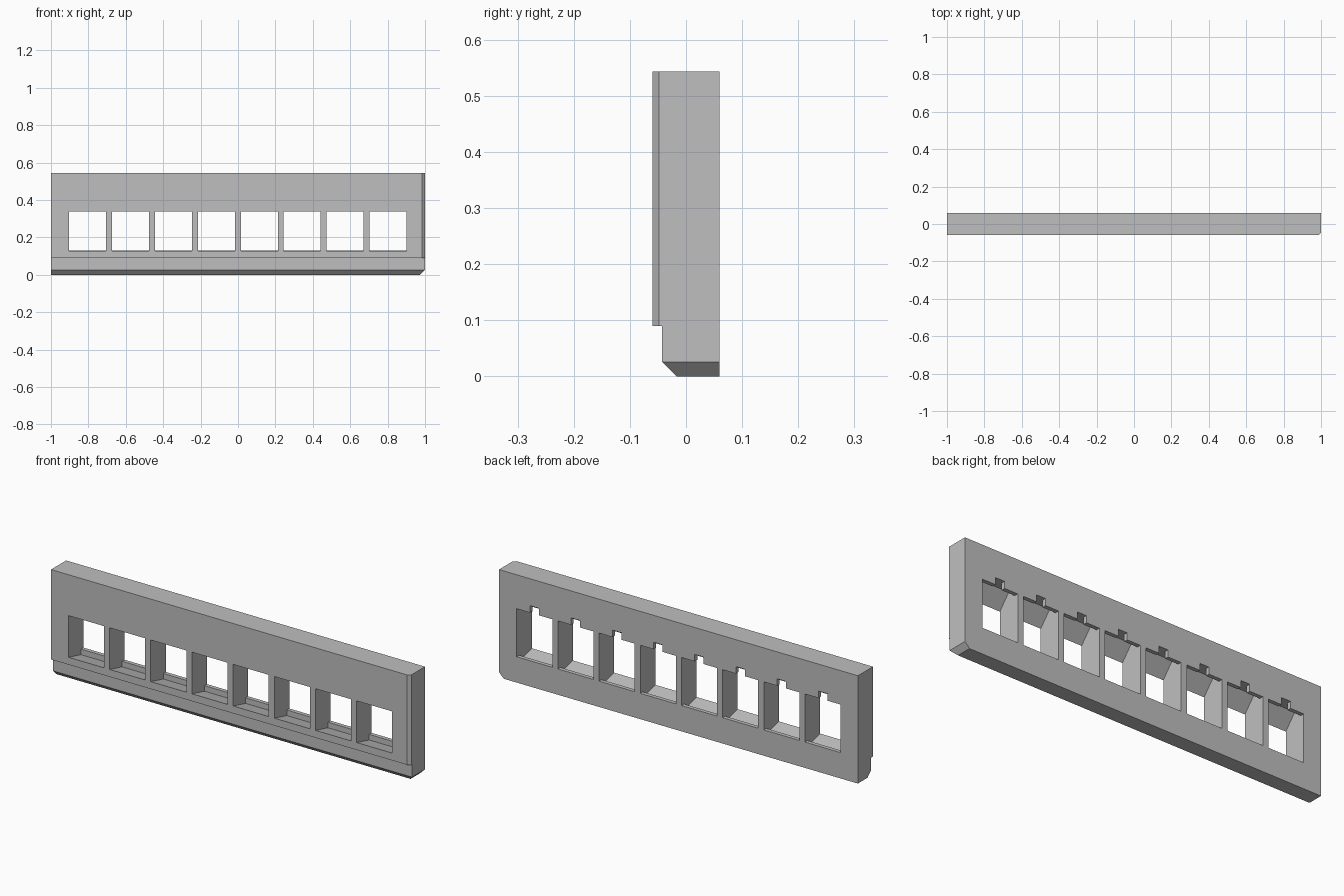
import bpy
import bmesh
from mathutils import Vector

if "Cube" in bpy.data.objects:
    bpy.data.objects.remove(bpy.data.objects["Cube"], do_unlink=True)

grey = bpy.data.materials.new("light_grey")
grey.use_nodes = True
colour = (0.52, 0.52, 0.52, 1)
grey.diffuse_color = colour
grey.node_tree.nodes["Principled BSDF"].inputs["Base Color"].default_value = colour


def add_prism(bm, outline, axis, start, end):
    """Extrude a 2D outline along an axis (0 = x, 1 = y, 2 = z)."""
    verts = []
    for a, b in outline:
        co = [a, b]
        co.insert(axis, start)
        verts.append(bm.verts.new(co))
    face = bm.faces.new(verts)
    grown = bmesh.ops.extrude_face_region(bm, geom=[face])["geom"]
    shift = Vector((0, 0, 0))
    shift[axis] = end - start
    bmesh.ops.translate(bm, vec=shift,
                        verts=[g for g in grown if isinstance(g, bmesh.types.BMVert)])


def make_object(name, bm):
    bmesh.ops.recalc_face_normals(bm, faces=bm.faces)
    mesh = bpy.data.meshes.new(name)
    bm.to_mesh(mesh)
    bm.free()
    mesh.materials.append(grey)
    obj = bpy.data.objects.new(name, mesh)
    bpy.context.collection.objects.link(obj)
    return obj


def cut(target, cutter):
    """Apply a boolean difference, then discard the cutter."""
    cutter.hide_render = True
    mod = target.modifiers.new("cut", "BOOLEAN")
    mod.operation = "DIFFERENCE"
    mod.solver = "EXACT"
    mod.object = cutter
    bpy.context.view_layer.objects.active = target
    bpy.ops.object.modifier_apply(modifier=mod.name)
    bpy.data.objects.remove(cutter, do_unlink=True)


# Panel body: stepped and chamfered side profile
FRONT, BACK, TOP = -0.06, 0.06, 0.543
bm = bmesh.new()
add_prism(bm, [(FRONT, TOP), (FRONT, 0.09), (-0.043, 0.09), (-0.043, 0.026),
               (-0.017, 0), (BACK, 0), (BACK, TOP)], 0, -1, 1)
panel = make_object("socket_panel", bm)

# Chamfers on the left end: front vertical edge and bottom edge
bm = bmesh.new()
add_prism(bm, [(0.97, -0.072), (1.015, -0.072), (1.015, -0.036)], 2, 0.05, 0.6)
cut(panel, make_object("front_edge_cutter", bm))
bm = bmesh.new()
add_prism(bm, [(0.954, -0.02), (1.02, -0.02), (1.02, 0.046)], 1, -0.1, 0.1)
cut(panel, make_object("bottom_edge_cutter", bm))

# Eight socket openings with inner pockets, sloped to the front, lipped at the back
COUNT, PITCH, HALF = 8, 0.2295, 0.099
LIP, POCKET = 0.04, 0.407
socket_outline = [(-0.1, 0.127), (FRONT, 0.127), (LIP, 0.102), (LIP, 0.13),
                  (0.1, 0.13), (0.1, 0.372), (LIP, 0.372), (LIP, POCKET),
                  (0, POCKET), (FRONT, 0.337), (-0.1, 0.337)]
centres = [(i - (COUNT - 1) / 2) * PITCH - 0.001 for i in range(COUNT)]
bm = bmesh.new()
for x in centres:
    add_prism(bm, socket_outline, 0, x - HALF, x + HALF)
cut(panel, make_object("socket_cutter", bm))

# Latch notch through each upper lip
bm = bmesh.new()
for x in centres:
    add_prism(bm, [(0.02, 0.3), (0.1, 0.3), (0.1, POCKET), (0.02, POCKET)],
              0, x - 0.025, x + 0.025)
cut(panel, make_object("notch_cutter", bm))
